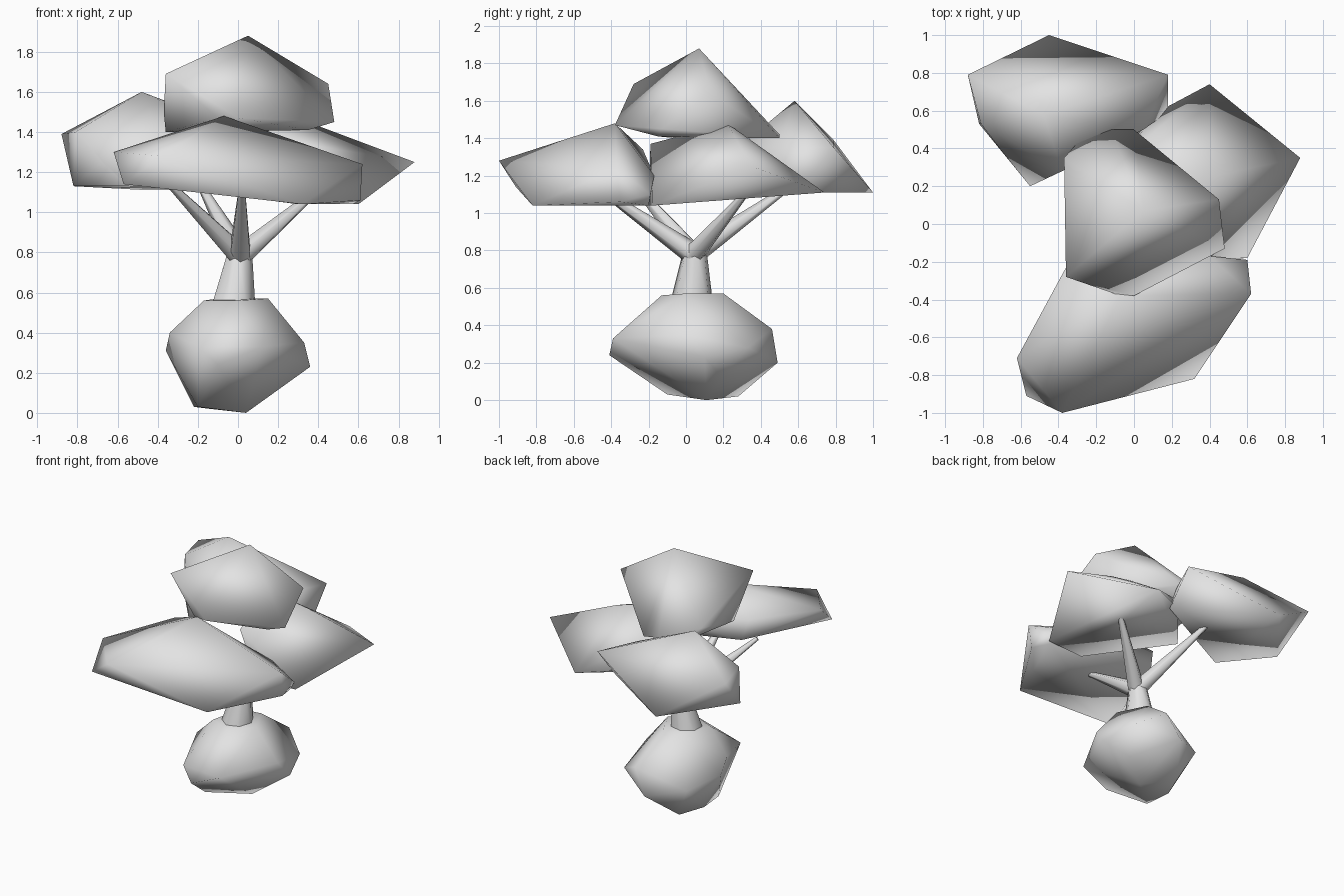
import bpy
import bmesh
from mathutils import Vector

default_cube = bpy.data.objects.get("Cube")
if default_cube:
    bpy.data.objects.remove(default_cube, do_unlink=True)

# One plain clay colour for the whole tree
clay = bpy.data.materials.new("plain_light_grey")
clay.use_nodes = True
clay_colour = (0.77, 0.77, 0.77, 1)
clay.diffuse_color = clay_colour
clay.node_tree.nodes["Principled BSDF"].inputs["Base Color"].default_value = clay_colour


def finish_part(name, mesh_builder):
    """Turn a bmesh into a named, coloured, softly shaded object."""
    bmesh.ops.recalc_face_normals(mesh_builder, faces=mesh_builder.faces)
    for face in mesh_builder.faces:
        face.smooth = True
    mesh = bpy.data.meshes.new(name)
    mesh_builder.to_mesh(mesh)
    mesh_builder.free()
    mesh.materials.append(clay)
    part = bpy.data.objects.new(name, mesh)
    bpy.context.collection.objects.link(part)


def faceted_lump(name, corners):
    """Wrap a chunky convex skin around a few corner points."""
    builder = bmesh.new()
    for corner in corners:
        builder.verts.new(corner)
    hull = bmesh.ops.convex_hull(builder, input=builder.verts)
    leftovers = {item for key in ("geom_interior", "geom_unused")
                 for item in hull[key] if isinstance(item, bmesh.types.BMVert)}
    bmesh.ops.delete(builder, geom=list(leftovers), context="VERTS")
    finish_part(name, builder)


def tapered_limb(name, start, end, start_radius, end_radius, sides=6):
    """Build a tapering stick running between two points."""
    start, end = Vector(start), Vector(end)
    direction = end - start
    builder = bmesh.new()
    bmesh.ops.create_cone(builder, cap_ends=False, segments=sides,
                          radius1=start_radius, radius2=end_radius,
                          depth=direction.length)
    turn = direction.to_track_quat("Z", "Y").to_matrix().to_4x4()
    bmesh.ops.transform(builder, matrix=turn, verts=builder.verts)
    bmesh.ops.translate(builder, vec=(start + end) / 2, verts=builder.verts)
    finish_part(name, builder)


# Boulder at the base, listed from the top rim down to the underside
faceted_lump("base_boulder", [
    (-.17, -.05, .56), (0, -.13, .56), (.15, 0, .57), (.05, .2, .57), (-.1, .18, .57),
    (-.34, 0, .4), (-.2, -.36, .33), (.12, -.39, .33), (.33, 0, .35), (.1, .46, .38),
    (-.36, .1, .31), (-.1, -.41, .24), (.36, .1, .23), (.28, .33, .28),
    (0, .49, .2), (-.25, .35, .25), (.2, .19, .12),
    (-.2, -.1, .03), (.04, .11, 0), (-.22, .1, .03), (-.14, .28, .02),
])

# Front canopy: peak, rim, then underside
faceted_lump("front_canopy", [
    (-.07, -.38, 1.48), (-.62, -.71, 1.3), (-.38, -1, 1.28), (.62, -.37, 1.24),
    (.6, -.19, 1.1), (.4, -.17, 1.2), (-.36, -.23, 1.34),
    (-.57, -.91, 1.14), (.32, -.82, 1.04), (.61, -.35, 1.06),
    (.57, -.2, 1.04), (-.32, -.2, 1.19),
])

# Left canopy
faceted_lump("left_canopy", [
    (.2, .22, 1.48), (.4, .25, 1.43), (.88, .35, 1.25), (.4, .74, 1.11),
    (.6, -.18, 1.04), (.3, -.2, 1.04), (.15, -.19, 1.37), (.1, .58, 1.15),
    (-.16, .27, 1.1), (-.04, .36, 1.38),
])

# Back canopy
faceted_lump("back_canopy", [
    (-.48, .58, 1.6), (-.88, .79, 1.39), (.18, .79, 1.35), (-.45, 1, 1.11),
    (.05, .5, 1.35), (-.38, .28, 1.35), (-.68, .36, 1.25), (-.81, .53, 1.4),
    (-.82, .53, 1.13), (-.55, .2, 1.13), (.18, .59, 1.11),
])

# Crown on top of the other three
faceted_lump("top_canopy", [
    (.05, .07, 1.88), (-.36, -.28, 1.69), (.45, .13, 1.64), (.48, -.13, 1.45),
    (-.1, -.37, 1.47), (0, -.38, 1.47), (-.37, .35, 1.5), (-.3, .43, 1.42),
    (-.12, .5, 1.42), (0, .5, 1.4), (-.36, -.05, 1.4), (.35, -.15, 1.41),
])

# Trunk and the limbs that hold up the canopies
tapered_limb("trunk", (-.03, .03, .5), (.01, .05, .82), .12, .06, sides=7)
fork = (.01, .04, .78)
branch_tips = {
    "front_branch": (.02, -.48, 1.14),
    "front_right_branch": (-.38, -.3, 1.18),
    "left_branch": (.42, .34, 1.13),
    "back_branch": (-.2, .58, 1.16),
}
for branch_name, tip in branch_tips.items():
    tapered_limb(branch_name, fork, tip, .06, .015)
